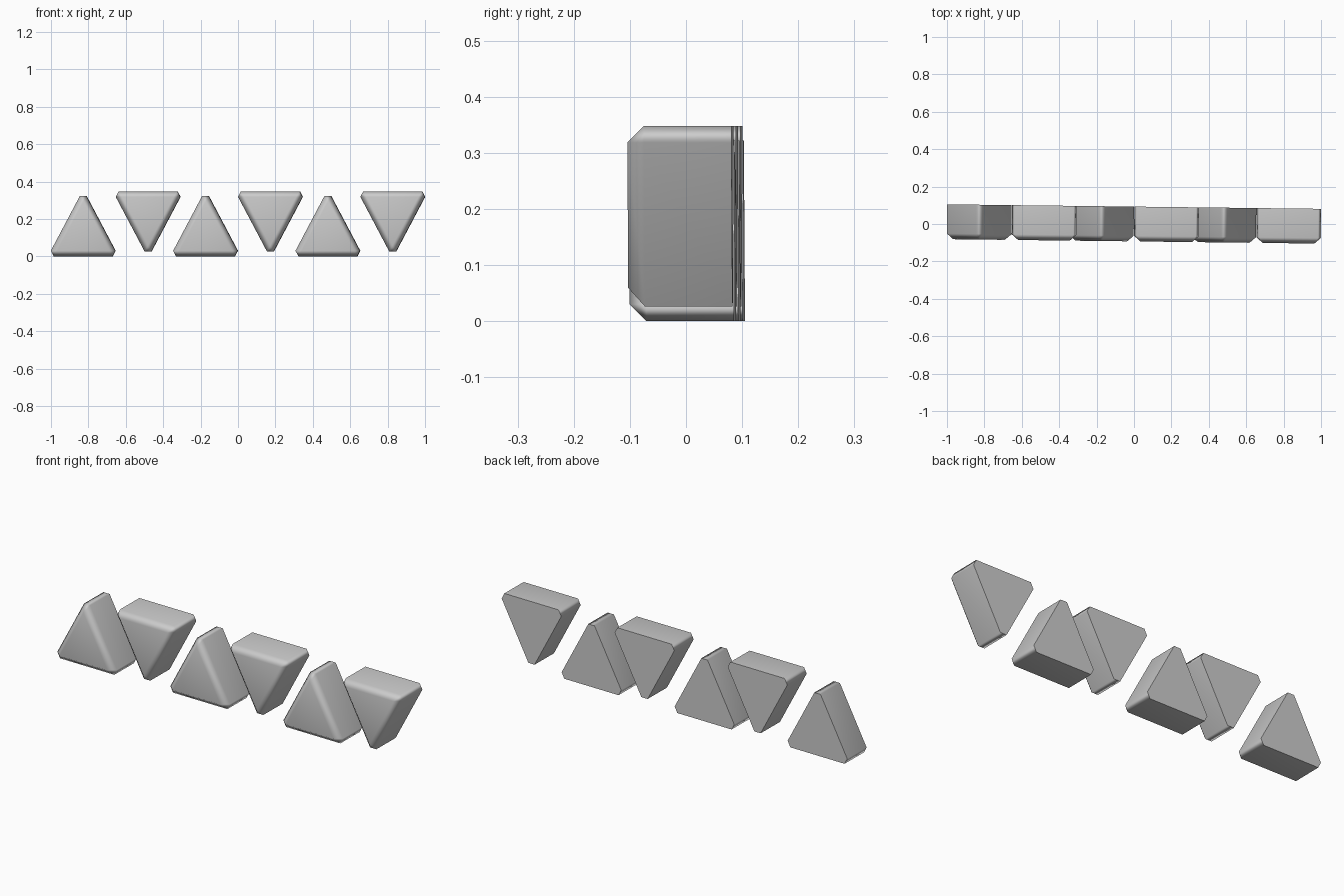
import bpy
import bmesh
import math
from mathutils import Matrix

cube = bpy.data.objects.get("Cube")
if cube:
    bpy.data.objects.remove(cube)

grey = bpy.data.materials.new("plain_grey")
grey.use_nodes = True
colour = (0.6, 0.6, 0.6, 1)
grey.diffuse_color = colour
grey.node_tree.nodes["Principled BSDF"].inputs["Base Color"].default_value = colour

HEIGHT, TOTAL, DEPTH, BEVEL = 0.322, 0.348, 0.186, 0.03
TILT = -0.012   # slight turn of the whole row about z

# Triangle with cut corners, and the smaller triangle of the front face
OUTLINE = [(-0.157, 0), (0.157, 0), (0.1725, BEVEL),
           (0.018, HEIGHT), (-0.018, HEIGHT), (-0.1725, BEVEL)]
FRONT = [(-0.138, BEVEL), (0.138, BEVEL), (0, 0.289)]


def prism(name, x, flipped):
    bm = bmesh.new()

    def ring(points, y):
        return [bm.verts.new((px, y, pz)) for px, pz in points]

    back = ring(OUTLINE, DEPTH / 2)
    rim = ring(OUTLINE, BEVEL - DEPTH / 2)
    front = ring(FRONT, -DEPTH / 2)
    bm.faces.new(back)
    bm.faces.new(front)
    for i in range(6):
        j = (i + 1) % 6
        bm.faces.new((back[i], back[j], rim[j], rim[i]))
    # Front chamfers and the three corner facets
    for i in range(3):
        a, b = 2 * i, 2 * i + 1
        bm.faces.new((rim[a], rim[b], front[(i + 1) % 3], front[i]))
        bm.faces.new((rim[a - 1], rim[a], front[i]))
    if flipped:
        turn = Matrix.Translation((0, 0, TOTAL)) @ Matrix.Rotation(math.pi, 4, 'Y')
        bm.transform(turn)
    bm.transform(Matrix.Rotation(TILT, 4, 'Z') @ Matrix.Translation((x, 0, 0)))
    bmesh.ops.recalc_face_normals(bm, faces=bm.faces)
    mesh = bpy.data.meshes.new(name)
    bm.to_mesh(mesh)
    bm.free()
    mesh.materials.append(grey)
    obj = bpy.data.objects.new(name, mesh)
    bpy.context.collection.objects.link(obj)

    # Soft chamfers, flat main faces, sharp back rim
    bpy.ops.object.select_all(action='DESELECT')
    obj.select_set(True)
    bpy.context.view_layer.objects.active = obj
    bpy.ops.object.shade_smooth_by_angle(angle=math.radians(75))
    weighted = obj.modifiers.new("weighted_normals", 'WEIGHTED_NORMAL')
    weighted.keep_sharp = True


# Three upright prisms alternating with three inverted ones
for n in range(3):
    offset = -0.8275 + 0.654 * n
    prism(f"upright_prism_{n + 1}", offset, False)
    prism(f"inverted_prism_{3 - n}", -offset, True)
